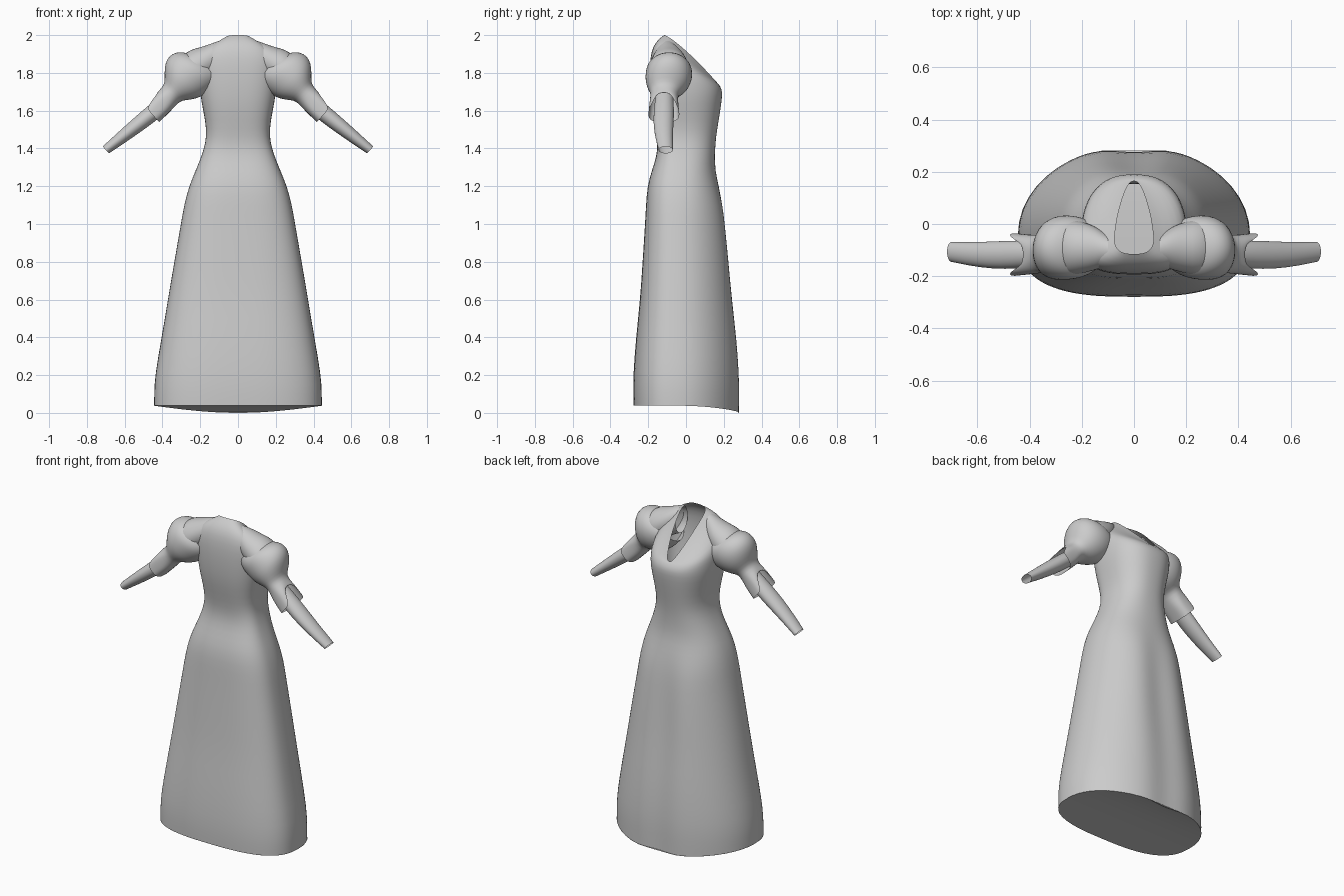
import bpy, bmesh, math
from mathutils import Vector

cube = bpy.data.objects.get("Cube")
if cube:
    bpy.data.objects.remove(cube)

grey = bpy.data.materials.new("grey cloth")
grey.use_nodes = True
grey.diffuse_color = (0.6, 0.6, 0.6, 1)
grey.node_tree.nodes["Principled BSDF"].inputs["Base Color"].default_value = (0.6, 0.6, 0.6, 1)


def add_object(name, bm):
    bmesh.ops.recalc_face_normals(bm, faces=bm.faces)
    mesh = bpy.data.meshes.new(name)
    bm.to_mesh(mesh)
    bm.free()
    mesh.materials.append(grey)
    mesh.shade_smooth()
    obj = bpy.data.objects.new(name, mesh)
    bpy.context.collection.objects.link(obj)
    return obj


def loft(name, rings):
    """Skin a list of equal closed rings into an open smooth tube."""
    bm = bmesh.new()
    rows = [[bm.verts.new(p) for p in ring] for ring in rings]
    n = len(rows[0])
    for a, b in zip(rows, rows[1:]):
        for i in range(n):
            j = (i + 1) % n
            bm.faces.new((a[i], a[j], b[j], b[i]))
    smooth = add_object(name, bm).modifiers.new("smooth", 'SUBSURF')
    smooth.levels = smooth.render_levels = 1


def spow(v, e):
    return math.copysign(abs(v) ** e, v)


def body_ring(half, back, front, z_back, z_front, mid=-0.04, fold=0, taper=0,
              power=1.25, square=2.4, n=44):
    """Rounded section, squarer at the back, optionally tilted and folded."""
    ring = []
    for i in range(n):
        a = math.tau * i / n
        c, s = math.cos(a), math.sin(a)
        e = 2 / square if s > 0 else 2 / 2.8
        x = half * spow(c, e)
        y = mid + spow(s, e) * ((front - mid) if s > 0 else (mid - back))
        t = min(max((y - back) / (front - back), 0), 1)
        x *= 1 - taper * max(s, 0)
        if s > 0:
            y -= fold * math.exp(-(x / 0.1) ** 2)
        ring.append((x, y, z_back + (z_front - z_back) * t ** power))
    return ring


# Skirt: height, half width, back, front, depth of the centre fold, squareness
skirt = [(0.10, .445, -.28, .302, .028, 2), (0.2, .441, -.28, .302, .028, 2),
         (0.4, .405, -.265, .29, .03, 2), (0.6, .372, -.243, .268, .033, 2),
         (0.8, .338, -.23, .252, .035, 2), (1.0, .303, -.217, .232, .03, 2),
         (1.1, .286, -.212, .212, .02, 2.1), (1.2, .26, -.205, .178, .004, 2.2),
         (1.28, .226, -.182, .155, 0, 2.3), (1.36, .193, -.155, .153, 0, 2.4),
         (1.43, .172, -.15, .156, 0, 2.4), (1.5, .166, -.16, .165, 0, 2.4),
         (1.6, .184, -.18, .182, 0, 2.4), (1.68, .2, -.19, .193, 0, 2.4)]
hem = body_ring(.445, -.278, .3, .04, 0, fold=.026, power=4, square=2)
rings = [hem]
rings += [body_ring(h, b, f, z, z, fold=d, square=q) for z, h, b, f, d, q in skirt]

# Shoulders rise behind and close in on the sloping neck opening
rings += [body_ring(.205, -.195, .19, 1.79, 1.715, -.06),
          body_ring(.205, -.19, .175, 1.88, 1.738, -.08),
          body_ring(.178, -.175, .17, 1.94, 1.743, -.08, taper=.1),
          body_ring(.118, -.145, .167, 1.98, 1.745, -.07, taper=.3),
          body_ring(.075, -.115, .165, 2.0, 1.748, -.05, taper=.4)]
loft("dress_body", rings)

# Underside of the skirt, bridged from side to side across the hem
bm = bmesh.new()
edge = [bm.verts.new(p) for p in hem]
count, center = len(edge), len(edge) // 2
for k in range(-center // 2, center // 2):
    loop = [edge[k % count], edge[(k + 1) % count],
            edge[(center - k - 1) % count], edge[(center - k) % count]]
    loop = list(dict.fromkeys(loop))
    if len(loop) > 2:
        bm.faces.new(loop)
add_object("skirt_underside", bm)


def arm_ring(along, x, z, y, r, ry, notch=0, n=28):
    """Section across the sleeve; the notch cuts back the middle of its upper edge."""
    up = Vector((-along.z, 0, along.x))
    e = 0.7 if notch else 1
    ring = []
    for i in range(n):
        a = math.tau * i / n
        c, s = math.cos(a), math.sin(a)
        p = Vector((x, y, z)) + up * r * spow(c, e) + Vector((0, ry * spow(s, e), 0))
        ring.append(p - along * notch * max(c, 0) ** 4)
    return ring


# Sleeve sections: x, z, y, in-plane radius, depth radius, notch
shoulder = [(.10, 1.885, -.1, .085, .06), (.15, 1.868, -.092, .085, .085),
            (.20, 1.835, -.09, .1, .1), (.25, 1.81, -.09, .115, .112),
            (.29, 1.795, -.09, .1, .1)]
puff = [(.16, 1.825, -.09, .09, .085), (.20, 1.822, -.09, .118, .112),
        (.235, 1.81, -.09, .137, .122), (.27, 1.788, -.09, .14, .125),
        (.30, 1.76, -.095, .128, .12), (.325, 1.728, -.1, .097, .103),
        (.342, 1.703, -.11, .066, .08), (.36, 1.682, -.115, .06, .073),
        (.40, 1.64, -.117, .061, .076, .02), (.43, 1.61, -.117, .06, .079, .06),
        (.457, 1.583, -.117, .06, .082, .11)]
forearm = [(.36, 1.665, -.115, .042, .048), (.45, 1.59, -.117, .045, .055),
           (.54, 1.518, -.12, .04, .053), (.63, 1.447, -.115, .032, .045),
           (.70, 1.392, -.107, .025, .038)]

slope, level = Vector((.74, 0, -.67)), Vector((1, 0, 0))
parts = (("shoulder", shoulder, level), ("puff_sleeve", puff, slope),
         ("lower_sleeve", forearm, slope))
for side, sign in (("left", 1), ("right", -1)):
    for part, rows, along in parts:
        tube = [[(sign * p.x, p.y, p.z) for p in arm_ring(along, *row)] for row in rows]
        loft(side + "_" + part, tube)
